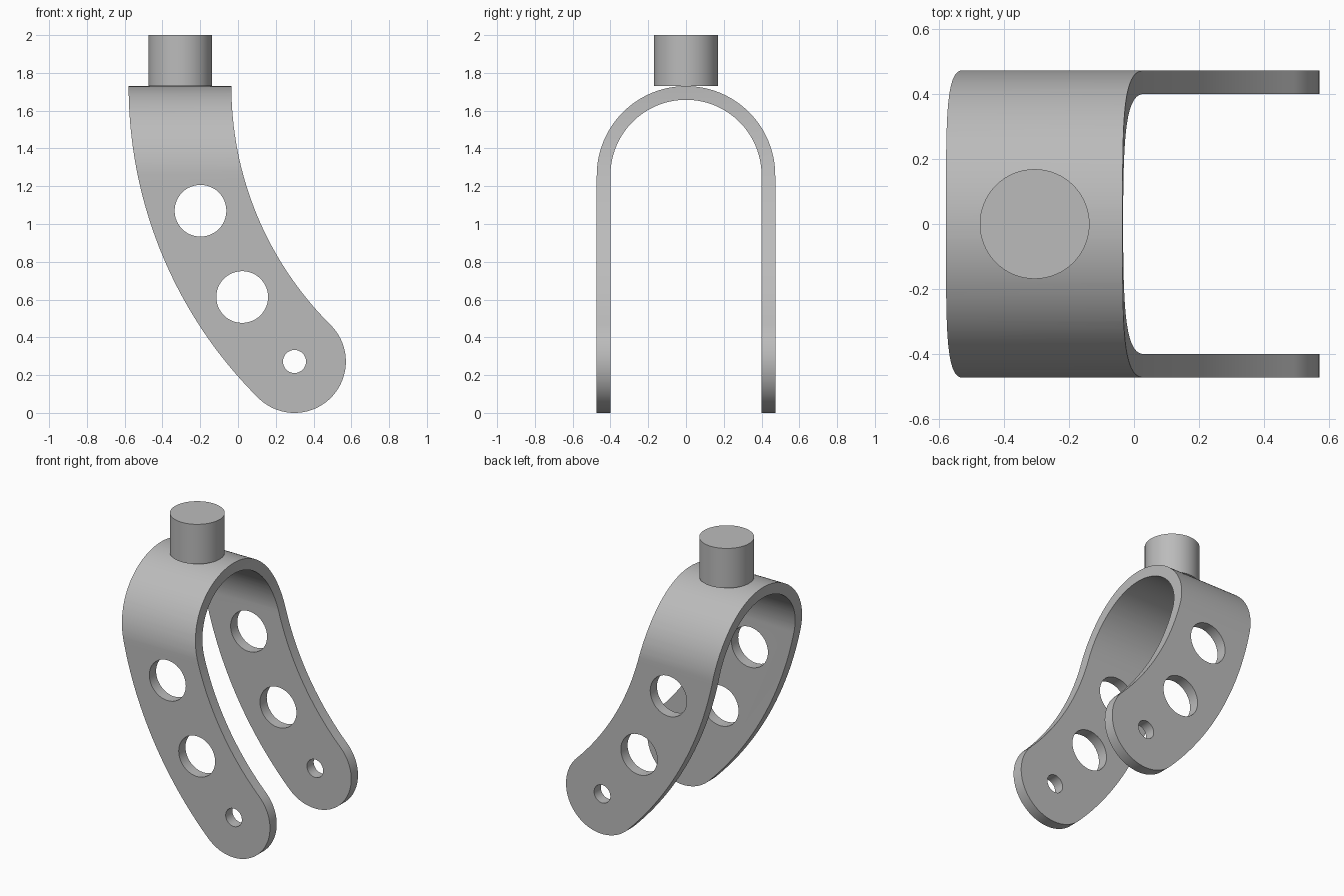
import bpy, bmesh, math
from mathutils import Vector

if "Cube" in bpy.data.objects:
    bpy.data.objects.remove(bpy.data.objects["Cube"], do_unlink=True)

grey = bpy.data.materials.new("plain grey")
grey.use_nodes = True
colour = (0.5, 0.5, 0.5, 1)
grey.diffuse_color = colour
grey.node_tree.nodes["Principled BSDF"].inputs["Base Color"].default_value = colour


def prism(name, points, offset):
    """Extrude a closed outline of 3D points along an offset."""
    bm = bmesh.new()
    face = bm.faces.new([bm.verts.new(p) for p in points])
    new = bmesh.ops.extrude_face_region(bm, geom=[face])["geom"]
    bmesh.ops.translate(bm, vec=offset, verts=[g for g in new if isinstance(g, bmesh.types.BMVert)])
    bmesh.ops.recalc_face_normals(bm, faces=bm.faces)
    mesh = bpy.data.meshes.new(name)
    bm.to_mesh(mesh)
    bm.free()
    mesh.materials.append(grey)
    obj = bpy.data.objects.new(name, mesh)
    bpy.context.collection.objects.link(obj)
    return obj


def arc(cx, cz, r, start, end, n):
    """Points along an arc, angles in degrees."""
    angles = [math.radians(start + (end - start) * i / n) for i in range(n + 1)]
    return [(cx + r * math.cos(a), cz + r * math.sin(a)) for a in angles]


def boolean(obj, cutter, operation):
    """Apply a boolean and discard the cutter."""
    mod = obj.modifiers.new(operation, 'BOOLEAN')
    mod.operation, mod.solver, mod.object = operation, 'EXACT', cutter
    bpy.context.view_layer.objects.active = obj
    bpy.ops.object.modifier_apply(modifier=mod.name)
    bpy.data.objects.remove(cutter, do_unlink=True)


# Arched sheet: inverted U across the width
OUTER, INNER, TOP = 0.4725, 0.4, 1.73
spring = TOP - OUTER
u_shape = ([(OUTER, -0.1)] + arc(0, spring, OUTER, 0, 180, 64) + [(-OUTER, -0.1)]
           + [(-INNER, -0.1)] + arc(0, spring, INNER, 180, 0, 64) + [(INNER, -0.1)])
fork = prism("fork_bracket", [(-1, y, z) for y, z in u_shape], Vector((2, 0, 0)))

# Swept side outline: concentric arcs ending in a rounded tip
CX, CZ, R, HALF, SWEEP = 1.745, 1.728, 2.052, 0.272, 45.2


def on_sweep(angle):
    a = math.radians(180 + angle)
    return CX + R * math.cos(a), CZ + R * math.sin(a)


tip = on_sweep(SWEEP)
back = arc(CX, CZ, R + HALF, 180, 180 + SWEEP, 40)
cap = arc(*tip, HALF, 180 + SWEEP, 360 + SWEEP, 40)[1:-1]
front = arc(CX, CZ, R - HALF, 180 + SWEEP, 180, 40)
outline = [(back[0][0], 1.9)] + back + cap + front + [(front[-1][0], 1.9)]
side = prism("side_cutter", [(x, -1, z) for x, z in outline], Vector((0, 2, 0)))
boolean(fork, side, 'INTERSECT')

# Two lightening holes and one axle hole through both legs
for angle, radius in ((18.7, 0.137), (32.9, 0.137), (SWEEP, 0.061)):
    ring = arc(*on_sweep(angle), radius, 0, 360, 48)[:-1]
    hole = prism("hole_cutter", [(x, -1, z) for x, z in ring], Vector((0, 2, 0)))
    boolean(fork, hole, 'DIFFERENCE')

# Mounting stem standing on the crown
ring = arc(-0.306, 0, 0.169, 0, 360, 64)[:-1]
stem = prism("mounting_stem", [(x, y, TOP) for x, y in ring], Vector((0, 0, 2 - TOP)))

bpy.ops.object.select_all(action='DESELECT')
for obj in (fork, stem):
    obj.select_set(True)
bpy.context.view_layer.objects.active = fork
bpy.ops.object.shade_smooth_by_angle(angle=math.radians(30))
